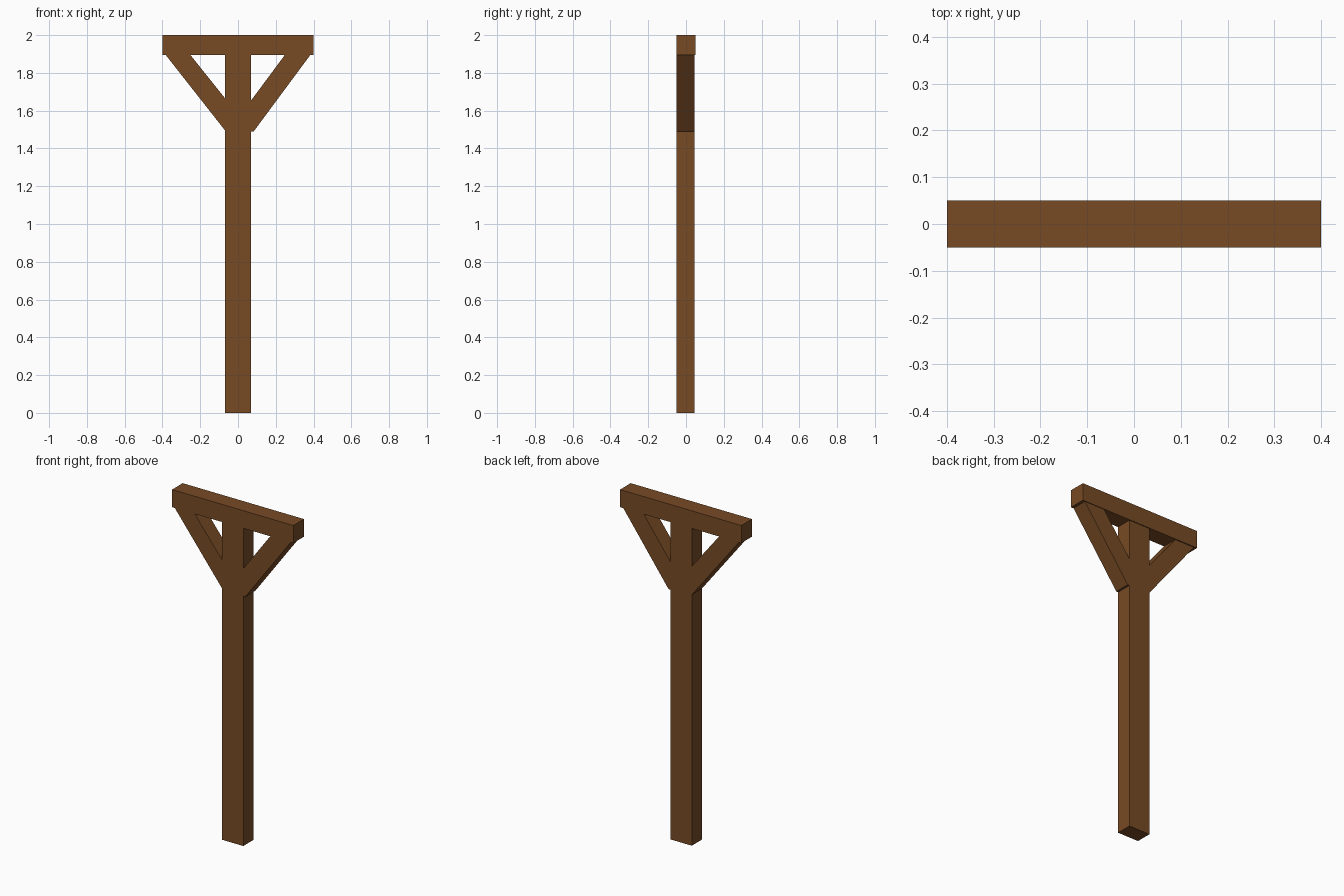
import bpy
import bmesh

cube = bpy.data.objects.get("Cube")
if cube:
    bpy.data.objects.remove(cube, do_unlink=True)

# Single brown timber colour
wood = bpy.data.materials.new("brown_wood")
wood.use_nodes = True
colour = (0.185, 0.07, 0.018, 1.0)
wood.diffuse_color = colour
bsdf = wood.node_tree.nodes["Principled BSDF"]
bsdf.inputs["Base Color"].default_value = colour
bsdf.inputs["Roughness"].default_value = 0.9


def timber(name, outline, y_front, y_back):
    """Extrude an x-z outline from y_front to y_back."""
    bm = bmesh.new()
    face = bm.faces.new([bm.verts.new((x, y_front, z)) for x, z in outline])
    extruded = bmesh.ops.extrude_face_region(bm, geom=[face])["geom"]
    moved = [v for v in extruded if isinstance(v, bmesh.types.BMVert)]
    bmesh.ops.translate(bm, verts=moved, vec=(0, y_back - y_front, 0))
    bmesh.ops.recalc_face_normals(bm, faces=bm.faces)
    mesh = bpy.data.meshes.new(name)
    bm.to_mesh(mesh)
    bm.free()
    mesh.materials.append(wood)
    obj = bpy.data.objects.new(name, mesh)
    bpy.context.collection.objects.link(obj)


def rectangle(half_width, bottom, top):
    return [(-half_width, bottom), (half_width, bottom),
            (half_width, top), (-half_width, top)]


# Upright post and the beam across its top
timber("post", rectangle(0.07, 0, 1.895), -0.05, 0.045)
timber("crossbeam", rectangle(0.4, 1.895, 2), -0.05, 0.05)

# Diagonal braces; the left one has a blunt foot standing just proud of the post
timber("left_brace", [(0.07, 1.49), (0.083, 1.49), (0.383, 1.895),
                      (0.248, 1.895), (0.07, 1.655)], -0.049, 0.046)
timber("right_brace", [(-0.07, 1.497), (-0.383, 1.895),
                       (-0.252, 1.895), (-0.07, 1.667)], -0.049, 0.044)
